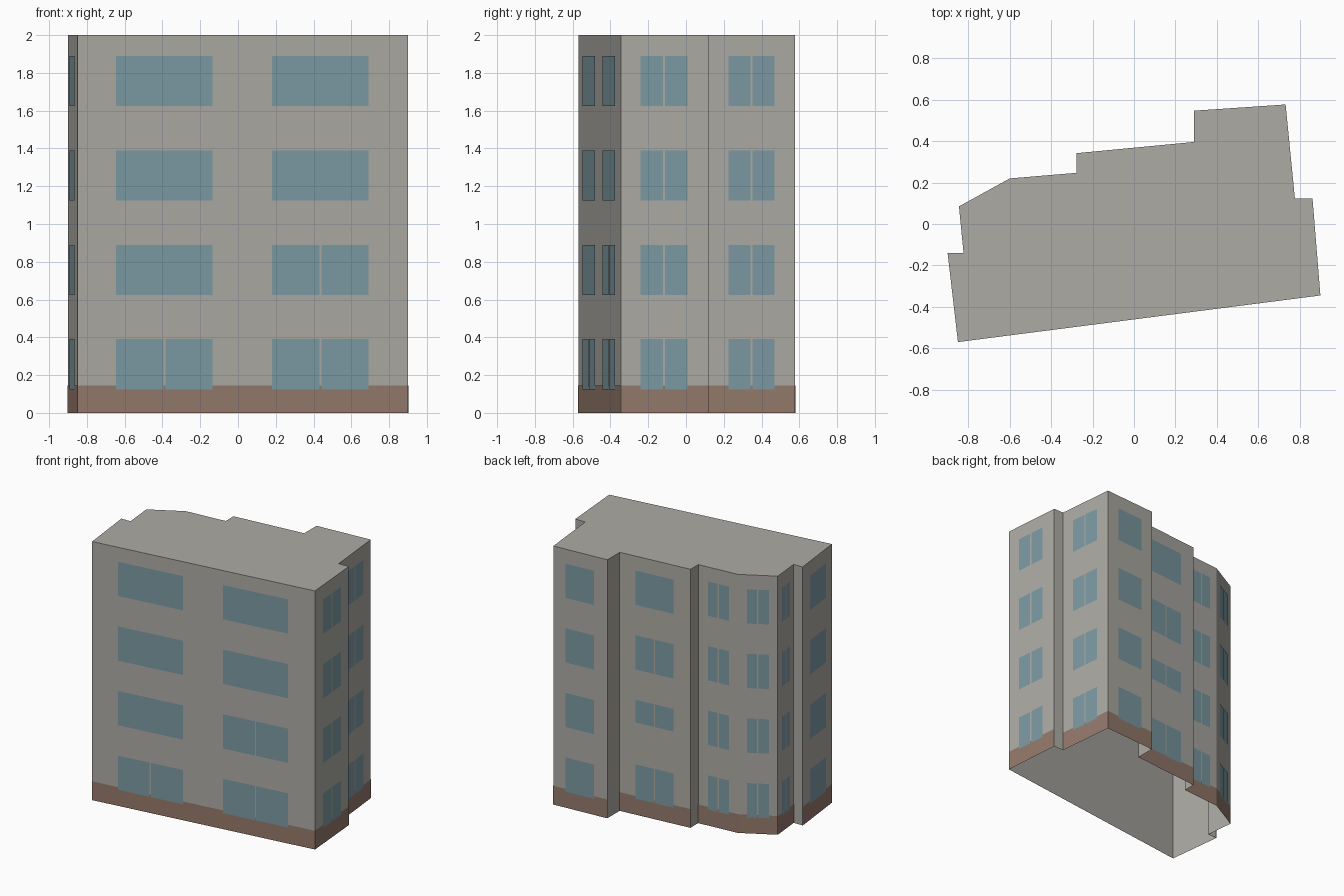
import bpy
import bmesh
from mathutils import Vector

cube = bpy.data.objects.get("Cube")
if cube:
    bpy.data.objects.remove(cube, do_unlink=True)


def material(name, rgb):
    mat = bpy.data.materials.new(name)
    mat.use_nodes = True
    color = (*rgb, 1.0)
    mat.diffuse_color = color
    mat.node_tree.nodes["Principled BSDF"].inputs["Base Color"].default_value = color
    return mat


def finish(name, bm, mat):
    mesh = bpy.data.meshes.new(name)
    bm.to_mesh(mesh)
    bm.free()
    mesh.materials.append(mat)
    obj = bpy.data.objects.new(name, mesh)
    bpy.context.collection.objects.link(obj)
    return obj


plaster = material("plaster_grey", (0.42, 0.41, 0.375))
brick = material("plinth_brown", (0.30, 0.195, 0.15))
glass = material("window_blue", (0.205, 0.325, 0.37))

HEIGHT, PLINTH, STOREY = 2.0, 0.145, 0.5
SILL, HEAD, MULLION = 0.125, 0.39, 0.011

# Footprint, counter-clockwise from the front right-hand corner
footprint = [Vector(p) for p in (
    (-0.85, -0.57), (0.90, -0.345), (0.862, 0.122), (0.777, 0.122),
    (0.732, 0.577), (0.29, 0.547), (0.29, 0.396), (-0.278, 0.342),
    (-0.278, 0.247), (-0.60, 0.22), (-0.845, 0.085), (-0.823, -0.14),
    (-0.90, -0.14))]
walls = list(zip(footprint, footprint[1:] + footprint[:1]))


def plate(bm, wall, start, end, low, high, offset):
    """Flat panel lying just outside a wall; start and end are distances."""
    a, b = wall
    along = (b - a).normalized()
    out = Vector((along.y, -along.x)) * offset
    p, q = a + along * start + out, a + along * end + out
    bm.faces.new([bm.verts.new((v.x, v.y, z))
                  for v, z in ((p, low), (q, low), (q, high), (p, high))])


# Building shell: walls and roof, open underneath
bm = bmesh.new()
low_ring = [bm.verts.new((p.x, p.y, 0)) for p in footprint]
top_ring = [bm.verts.new((p.x, p.y, HEIGHT)) for p in footprint]
for i in range(len(footprint)):
    j = (i + 1) % len(footprint)
    bm.faces.new((low_ring[i], low_ring[j], top_ring[j], top_ring[i]))
bm.faces.new(top_ring)
finish("building_shell", bm, plaster)

# Window bays: wall index, span along the wall, storeys with a mullion
ALL = {0, 1, 2, 3}
bays = [
    ("front_left_windows", 0, 0.117, 0.409, {0}),
    ("front_right_windows", 0, 0.589, 0.88, {0, 1}),
    ("side_front_windows", 1, 0.225, 0.755, ALL),
    ("side_rear_windows", 3, 0.225, 0.76, ALL),
    ("rear_wing_windows", 4, 0.235, 0.755, set()),
    ("rear_middle_windows", 6, 0.225, 0.765, {0, 1, 2}),
    ("rear_end_windows", 8, 0.25, 0.775, ALL),
    ("chamfer_windows", 9, 0.225, 0.775, ALL),
    ("far_side_rear_windows", 10, 0.23, 0.755, ALL),
    ("far_side_front_windows", 12, 0.23, 0.785, set()),
]

# Plinth strips on the main walls only; the short returns stay plain
bm = bmesh.new()
for index in sorted({bay[1] for bay in bays}):
    a, b = walls[index]
    plate(bm, walls[index], 0, (b - a).length, 0, PLINTH, 0.002)
finish("plinth", bm, brick)

# Window panes
for name, index, first, last, divided in bays:
    a, b = walls[index]
    length = (b - a).length
    start, end = first * length, last * length
    middle = (start + end) / 2
    bm = bmesh.new()
    for storey in range(4):
        low, high = SILL + storey * STOREY, HEAD + storey * STOREY
        if name == "rear_middle_windows" and storey == 1:
            low += 0.09
        panes = [(start, end)]
        if storey in divided:
            panes = [(start, middle - MULLION / 2), (middle + MULLION / 2, end)]
        for left, right in panes:
            plate(bm, walls[index], left, right, low, high, 0.004)
    finish(name, bm, glass)
